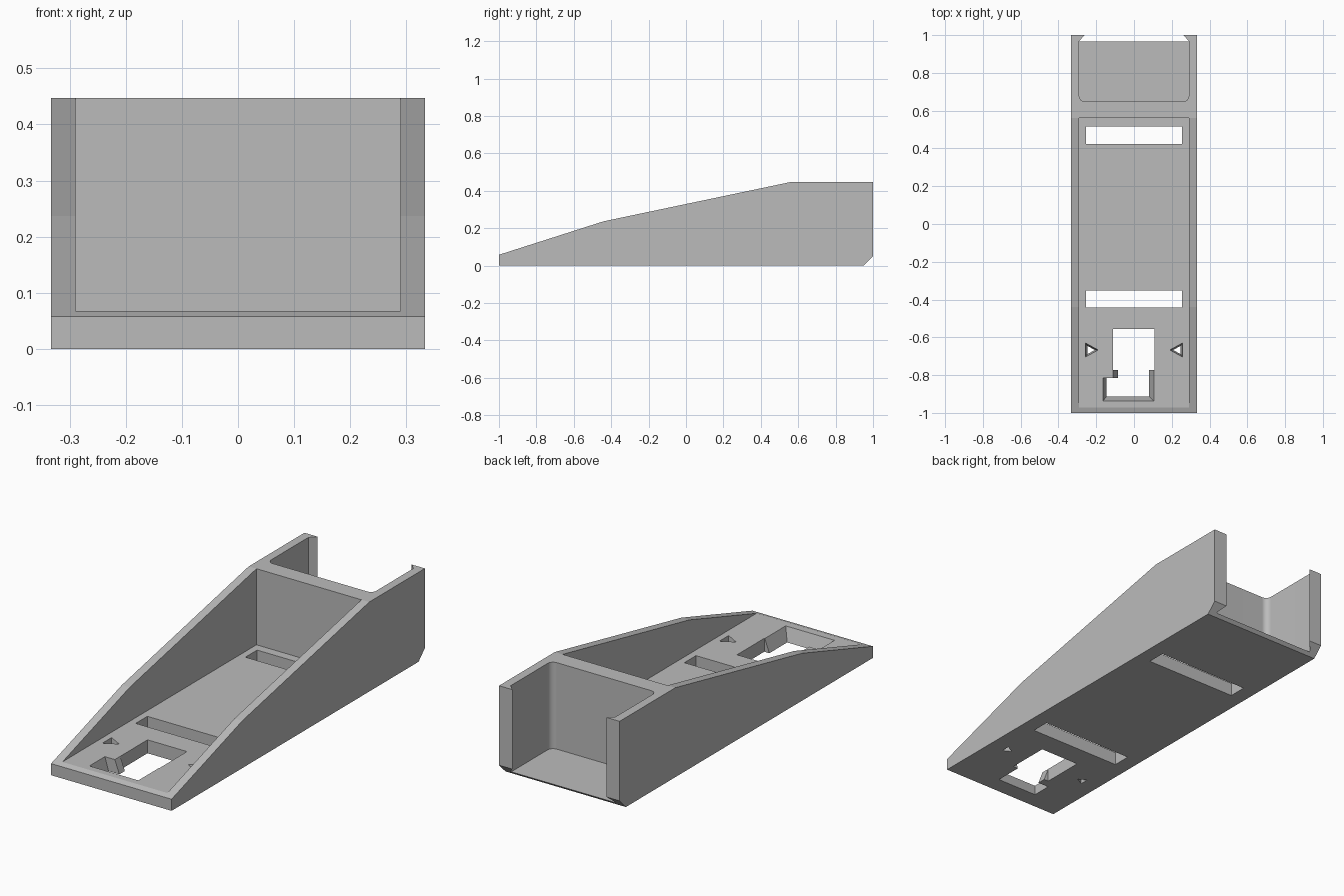
import bpy, bmesh, math
from mathutils import Vector

cube = bpy.data.objects.get("Cube")
if cube:
    bpy.data.objects.remove(cube, do_unlink=True)

grey = bpy.data.materials.new("Plain grey")
grey.use_nodes = True
grey.diffuse_color = (0.5, 0.5, 0.5, 1)
grey.node_tree.nodes["Principled BSDF"].inputs["Base Color"].default_value = grey.diffuse_color

HALF = 0.333     # half width of the body
INNER = 0.29     # half width between the side walls
FLOOR = 0.067    # height of the front floor
BAY_FLOOR = 0.015


def loft(name, ring_a, ring_b):
    """Closed solid between two rings of equal length."""
    bm = bmesh.new()
    a = [bm.verts.new(p) for p in ring_a]
    b = [bm.verts.new(p) for p in ring_b]
    bm.faces.new(a)
    bm.faces.new(b)
    for i in range(len(a)):
        j = (i + 1) % len(a)
        bm.faces.new((a[i], a[j], b[j], b[i]))
    bmesh.ops.recalc_face_normals(bm, faces=bm.faces)
    mesh = bpy.data.meshes.new(name)
    bm.to_mesh(mesh)
    bm.free()
    mesh.materials.append(grey)
    obj = bpy.data.objects.new(name, mesh)
    bpy.context.collection.objects.link(obj)
    return obj


def prism(name, outline, z0, z1):
    return loft(name, [(x, y, z0) for x, y in outline], [(x, y, z1) for x, y in outline])


def box(name, x0, x1, y0, y1, z0, z1):
    return prism(name, [(x0, y0), (x1, y0), (x1, y1), (x0, y1)], z0, z1)


def tapered(name, top, bottom):
    """Sloping-walled cutter, run on past both faces of the floor."""
    def ring(z):
        t = z / FLOOR
        return [Vector((*b, 0)).lerp(Vector((*a, 0)), t) + Vector((0, 0, z))
                for a, b in zip(top, bottom)]
    return loft(name, ring(-0.01), ring(FLOOR + 0.01))


# Wedge-shaped body from its side profile
profile = [(-1, 0), (0.95, 0), (1, 0.05), (1, 0.447), (0.56, 0.447), (-0.44, 0.237), (-1, 0.058)]
body = loft("wedge_body", [(-HALF, y, z) for y, z in profile], [(HALF, y, z) for y, z in profile])

cutters = [box("front_pocket", -INNER, INNER, -1.2, 0.56, FLOOR, 1)]

# Rear bay with rounded inner corners and chamfered lips at the opening
r, steps = 0.03, 20
half_bay = [(0.26, 1.1), (0.26, 1.0), (INNER, 0.97)]
for i in range(steps + 1):
    a = math.pi / 2 * i / steps
    half_bay.append((INNER - r + r * math.cos(a), 0.648 + r - r * math.sin(a)))
bay = half_bay + [(-x, y) for x, y in reversed(half_bay)]
cutters.append(prism("rear_bay", bay, BAY_FLOOR, 1))

# Strap slots
for name, y in (("front_slot", -0.397), ("rear_slot", 0.469)):
    cutters.append(box(name, -0.255, 0.255, y - 0.046, y + 0.046, -0.1, 0.1))

# Stepped opening: straight window plus a sloping-walled foot
cutters.append(box("window", -0.11, 0.108, -0.772, -0.557, -0.1, 0.1))
foot_top = [(-0.165, -0.815), (-0.11, -0.815), (-0.11, -0.765), (0.105, -0.765),
            (0.105, -0.937), (-0.165, -0.937)]
foot_bottom = [(-0.145, -0.815), (-0.085, -0.815), (-0.085, -0.765), (0.08, -0.765),
               (0.08, -0.913), (-0.145, -0.913)]
cutters.append(tapered("window_foot", foot_top, foot_bottom))

# Pair of tapered arrow holes pointing inward
for side in (-1, 1):
    centre = Vector((side * 0.233, -0.667))
    top = [Vector((side * x, y)) for x, y in ((0.257, -0.63), (0.257, -0.704), (0.19, -0.667))]
    bottom = [centre.lerp(p, 0.6) for p in top]
    cutters.append(tapered("arrow_hole", top, bottom))

# Apply the cuts
bpy.context.view_layer.objects.active = body
for cutter in cutters:
    cutter.hide_render = True
    mod = body.modifiers.new(cutter.name, "BOOLEAN")
    mod.operation = "DIFFERENCE"
    mod.solver = "EXACT"
    mod.object = cutter
    bpy.ops.object.modifier_apply(modifier=mod.name)
    bpy.data.objects.remove(cutter, do_unlink=True)

# Smooth only the rounded bay corners
bpy.ops.object.select_all(action="DESELECT")
body.select_set(True)
bpy.ops.object.shade_smooth_by_angle(angle=math.radians(5))
